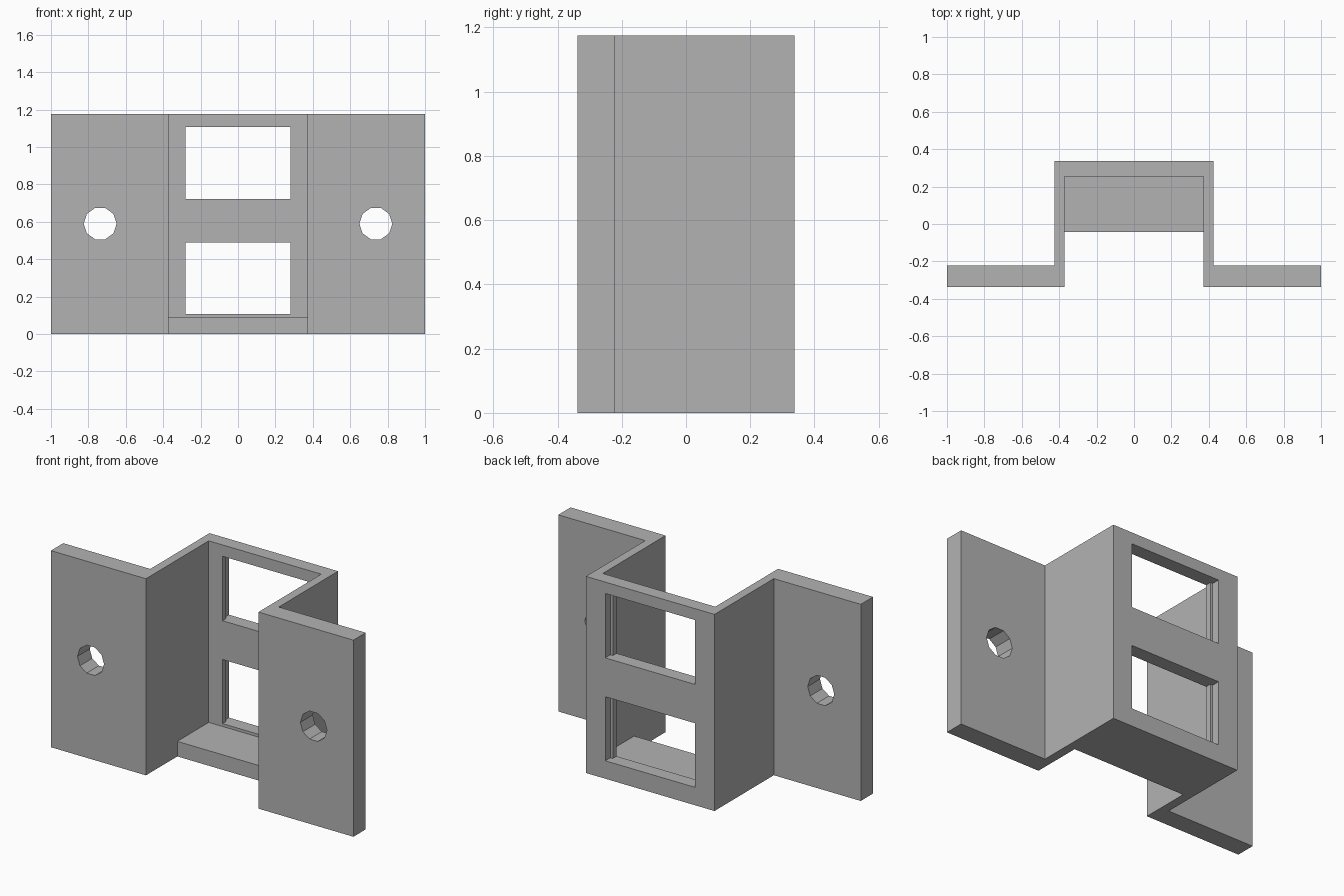
import bpy
import bmesh
import math
from mathutils import Matrix

cube = bpy.data.objects.get("Cube")
if cube:
    bpy.data.objects.remove(cube, do_unlink=True)

HEIGHT = 1.175
BACK = 0.338      # outer face of the channel, and minus this the flange front

grey = bpy.data.materials.new("plain grey")
grey.use_nodes = True
grey.diffuse_color = (0.45, 0.45, 0.45, 1)
grey.node_tree.nodes["Principled BSDF"].inputs["Base Color"].default_value = (0.45, 0.45, 0.45, 1)


def to_object(name, bm):
    bmesh.ops.recalc_face_normals(bm, faces=bm.faces)
    mesh = bpy.data.meshes.new(name)
    bm.to_mesh(mesh)
    bm.free()
    mesh.materials.append(grey)
    obj = bpy.data.objects.new(name, mesh)
    bpy.context.collection.objects.link(obj)
    return obj


def extrude_mirrored(name, half, z0, z1):
    """Mirror a half outline across x = 0 and extrude it upward."""
    outline = half + [(-x, y) for x, y in reversed(half)]
    bm = bmesh.new()
    face = bm.faces.new([bm.verts.new((x, y, z0)) for x, y in outline])
    new = bmesh.ops.extrude_face_region(bm, geom=[face])["geom"]
    bmesh.ops.translate(bm, vec=(0, 0, z1 - z0),
                        verts=[v for v in new if isinstance(v, bmesh.types.BMVert)])
    return to_object(name, bm)


def combine(target, tool, operation):
    """Apply a boolean and discard the tool."""
    tool.hide_render = True
    mod = target.modifiers.new(operation, "BOOLEAN")
    mod.operation = operation
    mod.solver = "EXACT"
    mod.object = tool
    bpy.context.view_layer.objects.active = target
    bpy.ops.object.modifier_apply(modifier=mod.name)
    bpy.data.objects.remove(tool, do_unlink=True)


# Hat-shaped bracket: channel with a flange on each side
bracket = extrude_mirrored("bracket", [
    (0.372, 0.255), (0.372, -BACK), (1, -BACK),
    (1, -0.222), (0.425, -0.222), (0.425, BACK)], 0, HEIGHT)

# Floor shelf closing the bottom of the channel
shelf = extrude_mirrored("shelf", [(0.4, -0.042), (0.4, 0.3)], 0, 0.09)
# keep the shelf inside the channel walls
for v in shelf.data.vertices:
    v.co.x = math.copysign(0.372, v.co.x)
    v.co.y = min(v.co.y, 0.255)
combine(bracket, shelf, "UNION")

# Two stepped windows, wider toward the back
for z0, z1 in ((0.107, 0.49), (0.722, 1.107)):
    window = extrude_mirrored("window_cutter", [
        (0.281, 0.2), (0.281, 0.29), (0.297, 0.29), (0.297, 0.4)], z0, z1)
    combine(bracket, window, "DIFFERENCE")

# Ten-sided screw hole in each flange
for side in (-1, 1):
    bm = bmesh.new()
    bmesh.ops.create_cone(bm, cap_ends=True, segments=10, radius1=0.088,
                          radius2=0.088, depth=0.4)
    turn = Matrix.Rotation(math.pi / 2, 4, "X") @ Matrix.Rotation(math.pi / 2, 4, "Z")
    bmesh.ops.transform(bm, matrix=turn, verts=bm.verts)
    bmesh.ops.translate(bm, vec=(side * 0.737, -0.28, 0.59), verts=bm.verts)
    combine(bracket, to_object("hole_cutter", bm), "DIFFERENCE")
